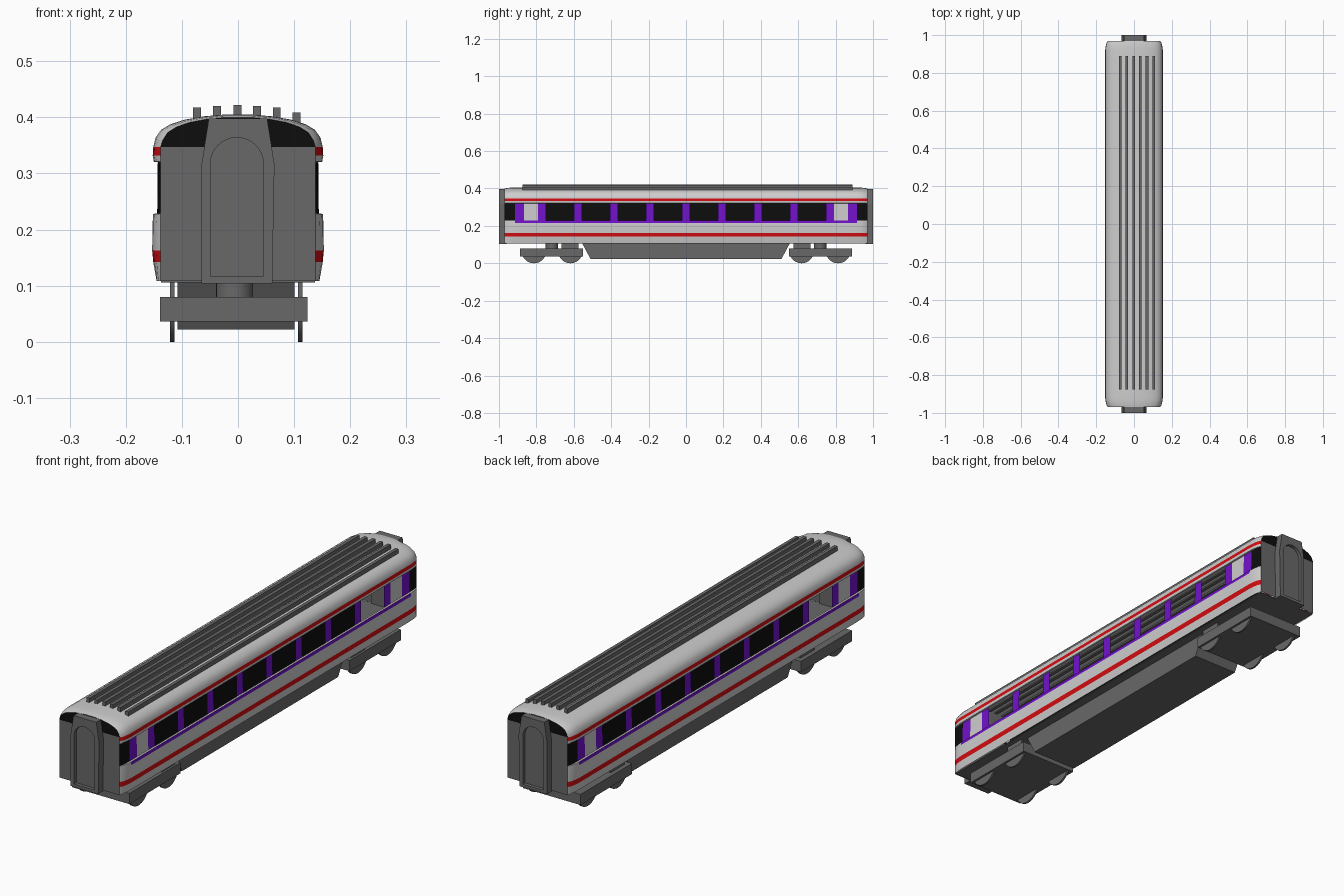
import bpy, bmesh, math

if "Cube" in bpy.data.objects:
    bpy.data.objects.remove(bpy.data.objects["Cube"])


def material(name, rgb):
    m = bpy.data.materials.new(name)
    m.diffuse_color = (*rgb, 1)
    m.use_nodes = True
    m.node_tree.nodes["Principled BSDF"].inputs["Base Color"].default_value = m.diffuse_color
    return m


LIGHT = material("light grey paint", (0.62, 0.61, 0.61))
GREY = material("dark grey", (0.14, 0.14, 0.14))
BLACK = material("black glass", (0.004, 0.004, 0.004))
PURPLE = material("purple paint", (0.17, 0.006, 0.60))
RED = material("red paint", (0.66, 0.004, 0.006))


def finish(name, bm, mats, smooth=False):
    bmesh.ops.recalc_face_normals(bm, faces=bm.faces)
    me = bpy.data.meshes.new(name)
    bm.to_mesh(me)
    bm.free()
    for m in mats:
        me.materials.append(m)
    ob = bpy.data.objects.new(name, me)
    bpy.context.collection.objects.link(ob)
    if smooth:
        bpy.ops.object.select_all(action='DESELECT')
        ob.select_set(True)
        bpy.context.view_layer.objects.active = ob
        bpy.ops.object.shade_smooth_by_angle(angle=math.radians(30))
    return ob


def prism(name, pts, axis, a, b, mat, smooth=False):
    """Extrude a 2D outline from a to b along axis 'x' (y,z), 'y' (x,z) or 'z' (x,y)."""
    place = {'x': lambda p, t: (t, p[0], p[1]),
             'y': lambda p, t: (p[0], t, p[1]),
             'z': lambda p, t: (p[0], p[1], t)}[axis]
    bm = bmesh.new()
    lo = [bm.verts.new(place(p, a)) for p in pts]
    hi = [bm.verts.new(place(p, b)) for p in pts]
    bm.faces.new(lo)
    bm.faces.new(hi)
    n = len(pts)
    for i in range(n):
        bm.faces.new((lo[i], lo[(i + 1) % n], hi[(i + 1) % n], hi[i]))
    return finish(name, bm, [mat], smooth)


def box(name, x0, x1, y0, y1, z0, z1, mat):
    return prism(name, [(x0, y0), (x1, y0), (x1, y1), (x0, y1)], 'z', z0, z1, mat)


# Body shell: half cross-section from sill to roof, swept through y stations
half = [(.145, .108), (.151, .142), (.153, .163), (.152, .215), (.151, .228),
        (.144, .229), (.143, .320), (.150, .321), (.152, .332), (.151, .347),
        (.147, .364), (.137, .378), (.120, .388), (.095, .396), (.060, .402), (.025, .405)]
ROWS = len(half)
WINDOW_ROW = 5
ring = half + [(-x, z) for x, z in reversed(half)]

posts = [0.1925 * k for k in range(5)]
ys = {0.97, 0.957, 0.935, 0.914, 0.866}
for p in posts:
    ys |= {round(p + .0215, 4), round(p - .0215, 4)}
ys = sorted({s * y for y in ys for s in (-1, 1)})


def station(x, y, z):
    """Pull the section in towards the rounded ends."""
    a = abs(y)
    t = 1.0 if a > .965 else .45 if a > .95 else .13 if a > .93 else 0
    s = 1 if x > 0 else -1
    if z < .35:
        x += (s * .138 - x) * t
    else:
        x *= 1 - .085 * t
        z -= .005 * t
    return x, y, z


def window_band(y):
    a = abs(y)
    if a > .914:
        return 2
    if .866 > a > .79:
        return 0
    if a > .79 or min(abs(a - p) for p in posts) < .022:
        return 3
    return None


bm = bmesh.new()
grid = [[bm.verts.new(station(x, y, z)) for x, z in ring] for y in ys]
for j in range(len(ys) - 1):
    mid = (ys[j] + ys[j + 1]) / 2
    for i in range(len(ring) - 1):
        row = min(i, len(ring) - 2 - i)
        mat = 4 if row in (1, 8) else 0
        if row == 3 and abs(mid) < .914:
            mat = 3
        if row == WINDOW_ROW:
            mat = window_band(mid)
            if mat is None:      # open window
                continue
        f = bm.faces.new((grid[j][i], grid[j + 1][i], grid[j + 1][i + 1], grid[j][i + 1]))
        f.material_index = mat
# End walls: grey below, black above the cantrail
for g in (grid[0], grid[-1]):
    for i in range(ROWS - 1):
        f = bm.faces.new((g[i], g[i + 1], g[-2 - i], g[-1 - i]))
        f.material_index = 2 if half[i][1] > .34 else 1
finish("body_shell", bm, [LIGHT, GREY, BLACK, PURPLE, RED], True)

# Floor and dark interior seen through the windows
box("floor", -.137, .137, -.965, .965, .106, .110, GREY)
box("interior_partition", -.004, .004, -.78, .78, .11, .345, BLACK)

# Roof ribs
for k, (x, top) in enumerate([(-.073, .418), (-.0375, .420), (-.001, .422),
                              (.034, .420), (.069, .418), (.104, .409)]):
    box(f"roof_rib_{k + 1}", x - .007, x + .007, -.875, .889, top - .022, top, GREY)

# Gangway at each end, with an arched recess
outline = [(-.065, .104), (.061, .104), (.065, .316), (.052, .398), (-.052, .398), (-.065, .316)]
arch = [(-.049, .116), (.045, .116)] + [
    (-.002 + .047 * math.cos(math.pi * k / 16), .318 + .046 * math.sin(math.pi * k / 16))
    for k in range(17)]
for s, end in ((-1, "front"), (1, "rear")):
    gate = prism(f"{end}_gangway", outline, 'y', s * .96, s * 1.0, GREY)
    cutter = prism(f"{end}_arch_cutter", arch, 'y', s * .986, s * 1.02, GREY)
    cutter.hide_render = True
    mod = gate.modifiers.new("arch", 'BOOLEAN')
    mod.operation = 'DIFFERENCE'
    mod.solver = 'EXACT'
    mod.object = cutter
    bpy.context.view_layer.objects.active = gate
    bpy.ops.object.modifier_apply(modifier=mod.name)
    bpy.data.objects.remove(cutter)

# Underfloor equipment skirt
prism("underfloor_skirt", [(-.555, .107), (-.51, .022), (.51, .022), (.555, .107)],
      'x', -.108, .101, GREY)

# Bogies: frame, pivot, side brackets and wheels showing below the frame
R = .066
for s, end in ((-1, "front"), (1, "rear")):
    y0, y1 = sorted((s * .887, s * .551))
    box(f"{end}_bogie_frame", -.139, .124, y0, y1, .036, .080, GREY)
    circle = [(-.006 + .033 * math.cos(math.tau * k / 24), s * .717 + .033 * math.sin(math.tau * k / 24))
              for k in range(24)]
    prism(f"{end}_bogie_pivot", circle, 'z', .075, .108, GREY, True)
    for x in (-.117, .111):
        side = "left" if x < 0 else "right"
        b0, b1 = sorted((s * .665, s * .575))
        box(f"{end}_{side}_bracket", x - .004, x + .004, b0, b1, .075, .108, GREY)
        for n, yc in enumerate((.813, .618)):
            arc = [(s * yc + R * math.cos(math.pi + math.pi * k / 20),
                    R + R * math.sin(math.pi + math.pi * k / 20)) for k in range(21)]
            prism(f"{end}_{side}_wheel_{n + 1}", arc, 'x', x - .004, x + .004, GREY, True)
